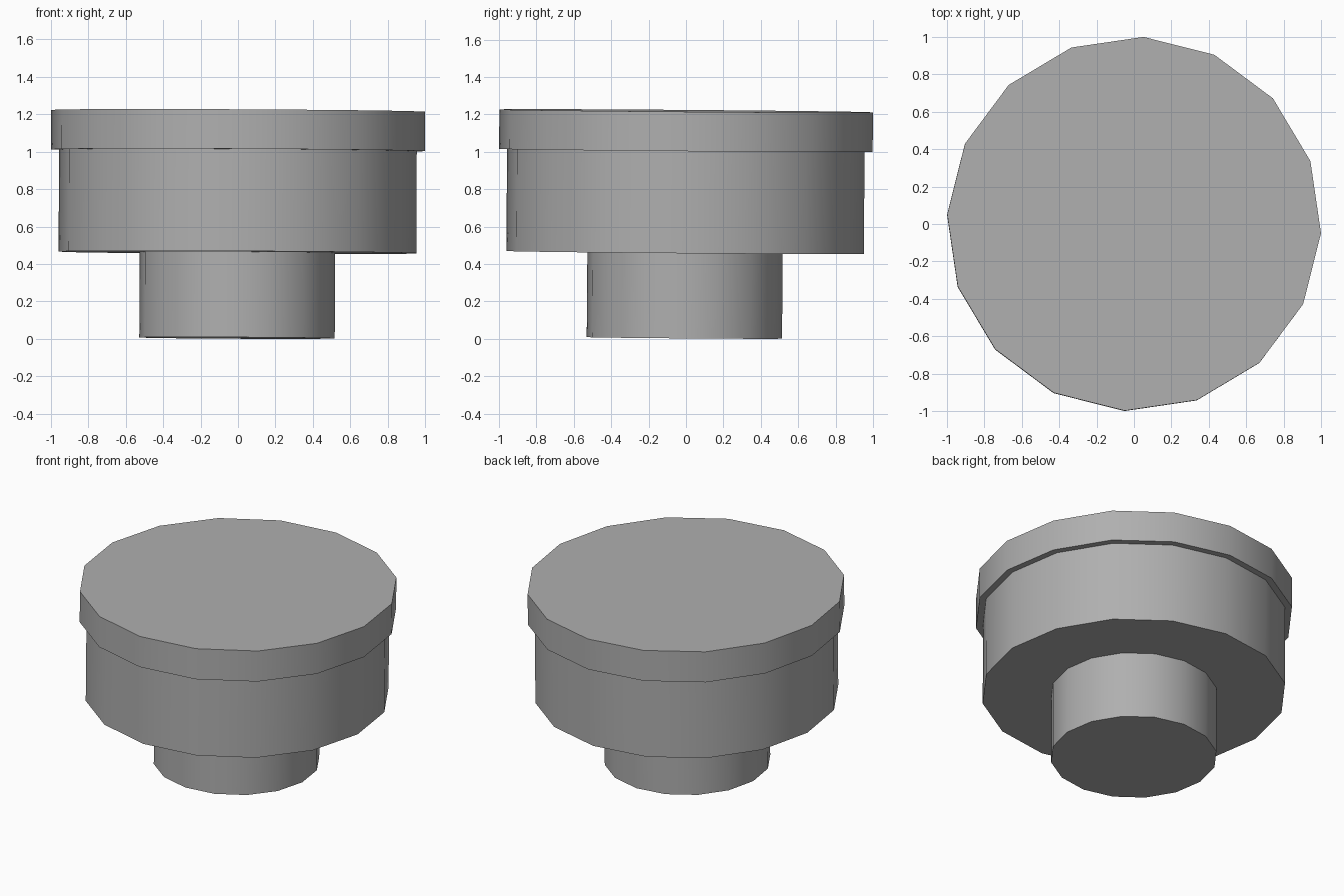
import bpy, bmesh, math
from mathutils import Matrix

if "Cube" in bpy.data.objects:
    bpy.data.objects.remove(bpy.data.objects["Cube"])

SIDES = 16
TURN = math.radians(-2.9)

# Stepped knob outline: (radius, height) for stem, body and cap
PROFILE = [(0.523, 0.005), (0.523, 0.462), (0.957, 0.462),
           (0.957, 1.008), (1.0, 1.008), (1.0, 1.219)]

# Lathe the outline into rings, joined by side quads and closed with end caps
bm = bmesh.new()
rings = []
for r, z in PROFILE:
    rings.append([bm.verts.new((r * math.cos(TURN + math.tau * i / SIDES),
                                r * math.sin(TURN + math.tau * i / SIDES), z))
                  for i in range(SIDES)])
for low, high in zip(rings, rings[1:]):
    for i in range(SIDES):
        j = (i + 1) % SIDES
        bm.faces.new((low[i], low[j], high[j], high[i]))
bm.faces.new(rings[0][::-1])
bm.faces.new(rings[-1])

# Very slight lean, pivoting about the cap
tilt = Matrix.Rotation(0.005, 4, 'Y') @ Matrix.Rotation(-0.008, 4, 'X')
pivot = Matrix.Translation((0, 0, 1.1))
bm.transform(pivot @ tilt @ pivot.inverted())
bmesh.ops.recalc_face_normals(bm, faces=bm.faces)

mesh = bpy.data.meshes.new("stepped_knob")
bm.to_mesh(mesh)
bm.free()
knob = bpy.data.objects.new("stepped_knob", mesh)
bpy.context.collection.objects.link(knob)

# Darker grey finish
grey = bpy.data.materials.new("dark_grey")
grey.diffuse_color = (0.43, 0.43, 0.43, 1.0)
grey.use_nodes = True
grey.node_tree.nodes["Principled BSDF"].inputs["Base Color"].default_value = grey.diffuse_color
mesh.materials.append(grey)

# Smooth sides, crisp steps
bpy.context.view_layer.objects.active = knob
knob.select_set(True)
bpy.ops.object.shade_smooth_by_angle(angle=math.radians(35))
